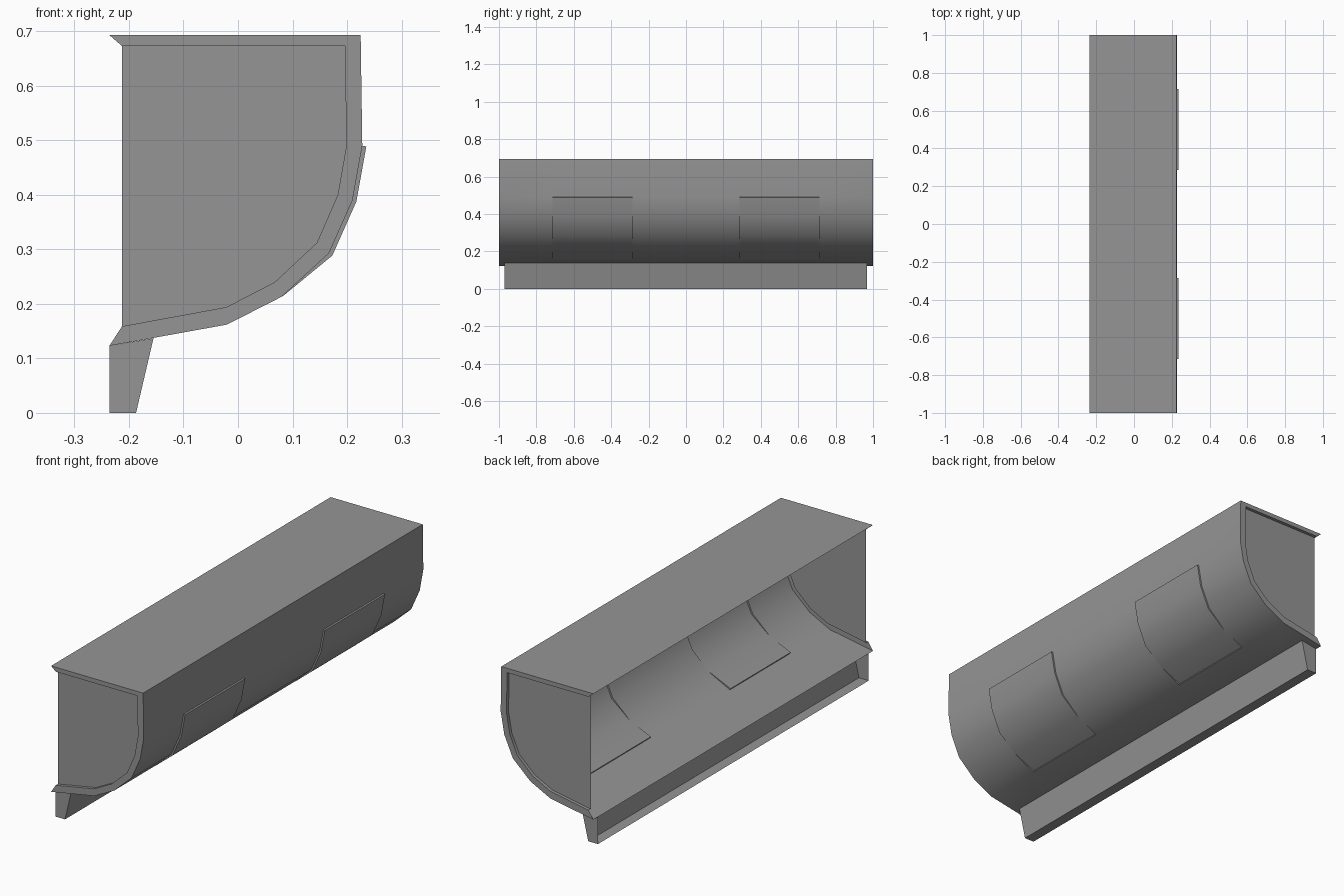
import bpy
import bmesh
from mathutils import Vector

if "Cube" in bpy.data.objects:
    bpy.data.objects.remove(bpy.data.objects["Cube"], do_unlink=True)

grey = bpy.data.materials.new("plain grey")
grey.use_nodes = True
colour = (0.3, 0.3, 0.3, 1)
grey.diffuse_color = colour
grey.node_tree.nodes["Principled BSDF"].inputs["Base Color"].default_value = colour

BACK = -0.236


def sheet(profile, stations):
    """Sweep an open (x, z) profile along y and close both ends; the back stays open."""
    bm = bmesh.new()
    rows = [[bm.verts.new((x, y, z)) for x, z in profile] for y in stations]
    grid = {}
    for j in range(len(rows) - 1):
        a, b = rows[j], rows[j + 1]
        for i in range(len(profile) - 1):
            grid[j, i] = bm.faces.new((a[i], a[i + 1], b[i + 1], b[i]))
    caps = [bm.faces.new(rows[0][::-1]), bm.faces.new(rows[-1])]
    bm.normal_update()
    return bm, grid, caps


def finish(bm, name):
    mesh = bpy.data.meshes.new(name)
    bm.to_mesh(mesh)
    bm.free()
    mesh.materials.append(grey)
    obj = bpy.data.objects.new(name, mesh)
    bpy.context.collection.objects.link(obj)
    bpy.ops.object.select_all(action='DESELECT')
    obj.select_set(True)
    bpy.context.view_layer.objects.active = obj
    bpy.ops.object.shade_smooth_by_angle(angle=0.55)


# Curved housing, listed from the back bottom edge round to the back top edge
housing = [(BACK, 0.123), (-0.02, 0.162), (0.08, 0.213), (0.167, 0.293),
           (0.21, 0.39), (0.228, 0.49), (0.225, 0.693), (BACK, 0.693)]
bm, grid, caps = sheet(housing, [-1, -0.715, -0.285, 0.285, 0.715, 1])
bmesh.ops.reverse_faces(bm, faces=[f for f in bm.faces if f.normal.x < -0.5])

# Two raised flaps pushed out of the curved front
for band in (1, 3):
    faces = [grid[band, i] for i in range(1, 5)]
    out = [f.normal.copy() for f in faces]
    if out[-1].x < 0:
        out = [-n for n in out]
    moves = {}
    for f, n in zip(faces, out):
        for v in f.verts:
            moves.setdefault(v.co.copy().freeze(), []).append(n)
    new = bmesh.ops.extrude_face_region(bm, geom=faces)["geom"]
    for v in [g for g in new if isinstance(g, bmesh.types.BMVert)]:
        normals = moves[v.co.copy().freeze()]
        v.co += sum(normals, Vector()).normalized() * 0.0075
    bmesh.ops.delete(bm, geom=[f for f in faces if f.is_valid], context='FACES_ONLY')

# Rimmed end panels, set slightly inwards
for cap in caps:
    inward = -1 if cap.calc_center_median().y > 0 else 1
    bmesh.ops.inset_region(bm, faces=[cap], thickness=0.001)
    bounds = [v.co.copy() for v in cap.verts]
    ring = {}
    for v in cap.verts:
        # match each inset corner to its profile point, then shrink
        x, z = min(housing, key=lambda p: (p[0] - v.co.x) ** 2 + (p[1] - v.co.z) ** 2)
        v.co.x = -0.03 + 0.887 * (x + 0.03)
        v.co.z = 0.489 + 0.902 * (z - 0.489)
    bmesh.ops.inset_region(bm, faces=[cap], thickness=0)
    for v in cap.verts:
        v.co.y += inward * 0.015
bmesh.ops.recalc_face_normals(bm, faces=bm.faces)
finish(bm, "housing")

# Tapered foot rail under the back edge, open behind
bm, grid, caps = sheet([(BACK, 0.123), (BACK, 0), (-0.187, 0), (-0.155, 0.137)],
                       [-0.97, 0.967])
bmesh.ops.delete(bm, geom=[grid[0, 0]], context='FACES_ONLY')
bmesh.ops.recalc_face_normals(bm, faces=bm.faces)
finish(bm, "foot_rail")
